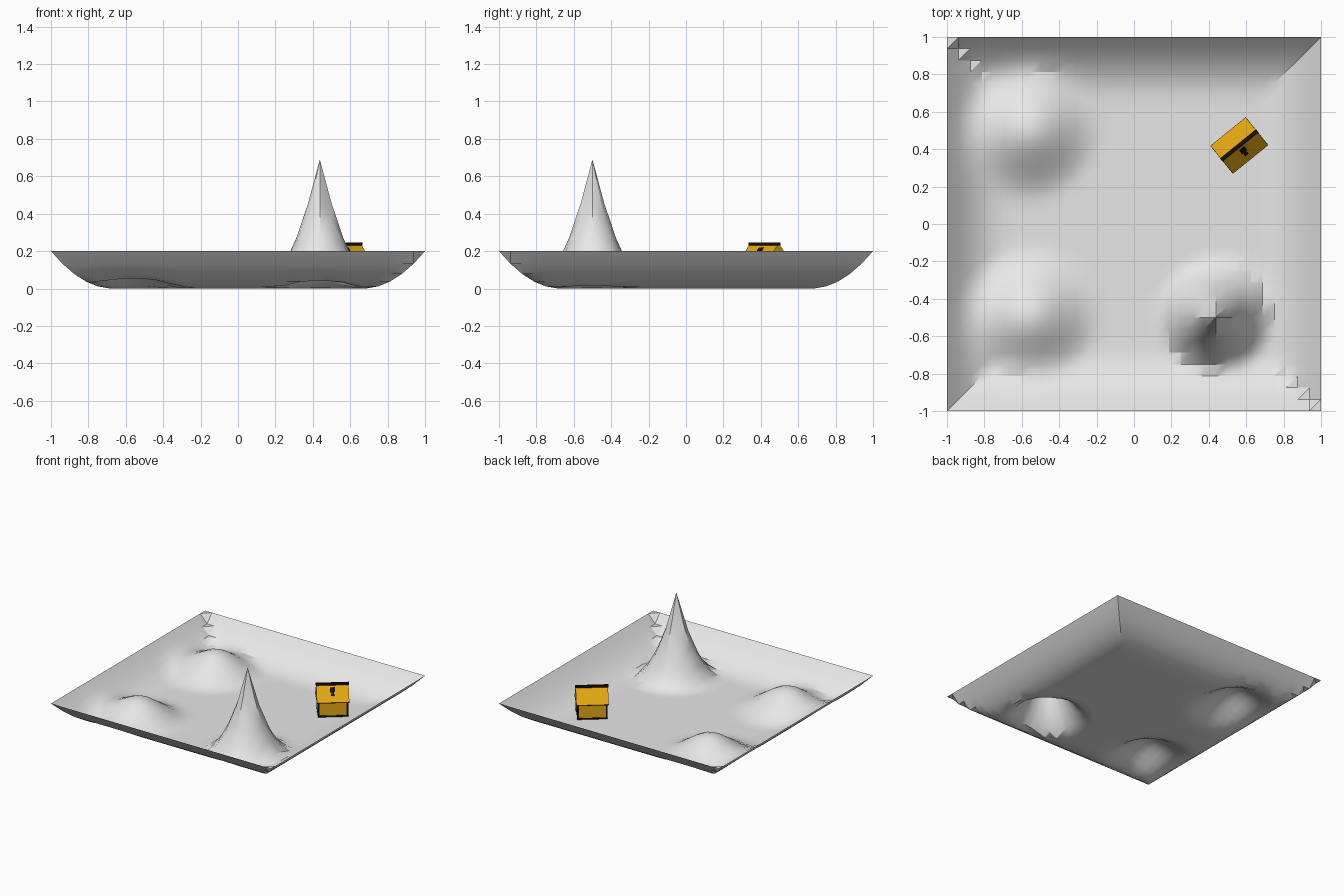
import bpy, math
from mathutils import Matrix, Vector

if "Cube" in bpy.data.objects:
    bpy.data.objects.remove(bpy.data.objects["Cube"], do_unlink=True)


def material(name, rgb):
    m = bpy.data.materials.new(name)
    m.use_nodes = True
    m.diffuse_color = (*rgb, 1)
    m.node_tree.nodes["Principled BSDF"].inputs["Base Color"].default_value = (*rgb, 1)
    return m


grey = material("ground grey", (0.8, 0.8, 0.8))
gold = material("chest gold", (0.8, 0.4, 0.006))
dark = material("trim black", (0.012, 0.004, 0.004))


def mesh_object(name, verts, faces, mat, matrix=Matrix()):
    me = bpy.data.meshes.new(name)
    me.from_pydata(verts, [], faces)
    me.materials.append(mat)
    ob = bpy.data.objects.new(name, me)
    ob.matrix_world = matrix
    bpy.context.collection.objects.link(ob)
    return ob


# Ground: a square dish with two soft mounds and one sharp spike
N = 32
MOUNDS = [(-0.5625, 0.5), (-0.5625, -0.5)]
SPIKE = (0.4375, -0.5)


def falloff(x, y, centre, radius):
    return max(0.0, 1 - math.hypot(x - centre[0], y - centre[1]) / radius)


def height(x, y):
    rim = max(0.0, (max(abs(x), abs(y)) - 0.67) / 0.33)
    z = 0.2 * rim ** 2
    for c in MOUNDS:
        t = falloff(x, y, c, 0.385)
        z += 0.18 * t * t * (3 - 2 * t)
    return z + 0.69 * falloff(x, y, SPIKE, 0.335) ** 2


steps = [2 * i / N - 1 for i in range(N + 1)]
verts = [(x, y, height(x, y)) for y in steps for x in steps]
faces = []
for j in range(N):
    for i in range(N):
        a = j * (N + 1) + i
        b, c, d = a + 1, a + N + 2, a + N + 1
        faces += [(a, b, c), (a, c, d)]
ground = mesh_object("ground", verts, faces, grey)
bpy.ops.object.select_all(action="DESELECT")
ground.select_set(True)
bpy.context.view_layer.objects.active = ground
bpy.ops.object.shade_smooth_by_angle(angle=math.radians(30))

# Chest frame: local x runs along the chest, local -y is its front
chest = Matrix.Translation((0.563, 0.42, 0)) @ Matrix.Rotation(math.radians(39), 4, "Z")


def prism(name, profile, length, mat, matrix=chest):
    """Extrude a (y, z) profile along x, centred."""
    n = len(profile)
    v = [(s * length / 2, y, z) for s in (-1, 1) for y, z in profile]
    f = [tuple(reversed(range(n))), tuple(range(n, 2 * n))]
    f += [(k, (k + 1) % n, (k + 1) % n + n, k + n) for k in range(n)]
    return mesh_object(name, v, f, mat, matrix)


def box(name, size, centre, mat, matrix=chest):
    hy, hz = size[1] / 2, size[2] / 2
    profile = [(-hy, -hz), (hy, -hz), (hy, hz), (-hy, hz)]
    return prism(name, profile, size[0], mat, matrix @ Matrix.Translation(Vector(centre)))


# Chest body with a dark base band and corner posts
W, D, EAVE, RIDGE, HALF = 0.215, 0.155, 0.127, 0.242, 0.096
box("chest_body", (W, D, 0.12), (0, 0, 0.066), gold)
box("base_band", (W + 0.008, D + 0.008, 0.012), (0, 0, 0.009), dark)
for sx, side in ((-1, "right"), (1, "left")):
    for sy, end in ((-1, "front"), (1, "back")):
        box(f"{end}_{side}_post", (0.012, 0.012, 0.12),
            (sx * W / 2, sy * D / 2, 0.066), dark)

# Gabled lid with a dark underside rim and ridge strip
prism("chest_lid", [(-HALF, EAVE), (HALF, EAVE), (0, RIDGE)], 0.242, gold)
box("lid_rim", (0.244, 2 * HALF, 0.005), (0, 0, EAVE - 0.002), dark)
slope = (RIDGE - EAVE) / HALF
prism("ridge_strip", [(-0.01, RIDGE - 0.01 * slope), (0.01, RIDGE - 0.01 * slope),
                      (0.009, 0.247), (-0.009, 0.247)], 0.248, dark)

# Keyhole plates lying on the front slope of the lid
tilt = math.atan(slope)
on_slope = chest @ Matrix.Translation((0, 0, RIDGE)) @ Matrix.Rotation(tilt, 4, "X")
for name, width, start, end in (("keyhole_head", 0.036, 0.020, 0.044),
                                ("keyhole_stem", 0.016, 0.044, 0.054),
                                ("keyhole_foot", 0.024, 0.054, 0.062)):
    k = 1 / math.cos(tilt)
    box(name, (width, (end - start) * k, 0.006),
        (0, -(start + end) / 2 * k, 0.001), dark, on_slope)
